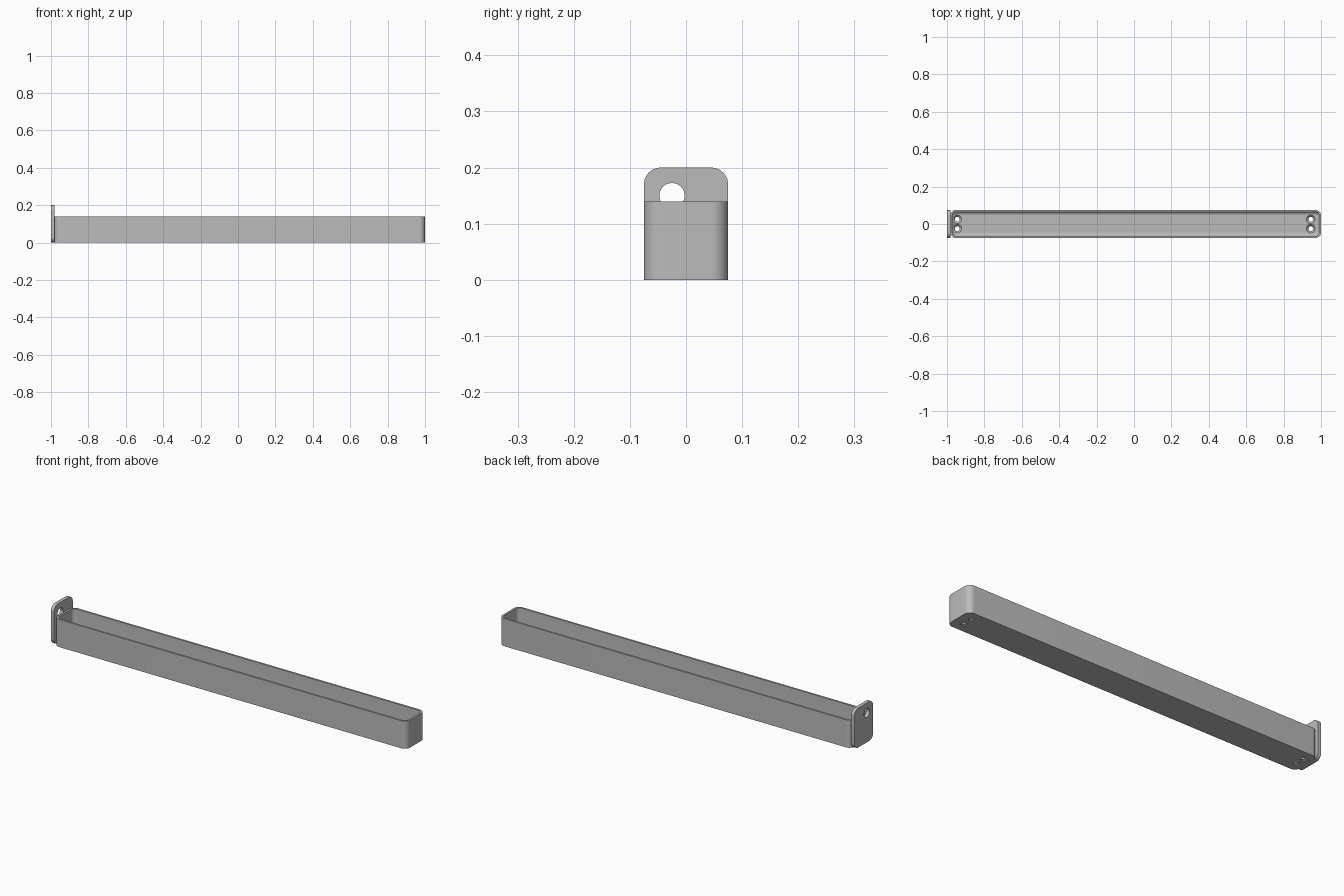
import bpy, bmesh
from math import cos, sin, pi, radians
from mathutils import Matrix, Vector

if "Cube" in bpy.data.objects:
    bpy.data.objects.remove(bpy.data.objects["Cube"], do_unlink=True)

gray = bpy.data.materials.new("plain gray")
gray.use_nodes = True
gray.diffuse_color = (0.5, 0.5, 0.5, 1)
gray.node_tree.nodes["Principled BSDF"].inputs["Base Color"].default_value = (0.5, 0.5, 0.5, 1)

LEFT, RIGHT, HALF_W = -0.982, 1.0, 0.075
HEIGHT, WALL, FLOOR, CORNER, FILLET = 0.14, 0.01, 0.015, 0.03, 0.018


def rounded_loop(bm, half_x, half_y, r, z, steps=10):
    """Ring of vertices around a rounded rectangle."""
    ring = []
    for k, (sx, sy) in enumerate([(1, 1), (-1, 1), (-1, -1), (1, -1)]):
        for i in range(steps + 1):
            a = (k + i / steps) * pi / 2
            ring.append(bm.verts.new((sx * (half_x - r) + r * cos(a),
                                      sy * (half_y - r) + r * sin(a), z)))
    return ring


def skin(bm, rings):
    """Join consecutive rings and close both ends."""
    for a, b in zip(rings, rings[1:]):
        n = len(a)
        for i in range(n):
            bm.faces.new((a[i], a[(i + 1) % n], b[(i + 1) % n], b[i]))
    bm.faces.new(rings[0][::-1])
    bm.faces.new(rings[-1])
    bmesh.ops.recalc_face_normals(bm, faces=bm.faces)


def to_object(bm, name):
    mesh = bpy.data.meshes.new(name)
    bm.to_mesh(mesh)
    bm.free()
    mesh.materials.append(gray)
    obj = bpy.data.objects.new(name, mesh)
    bpy.context.collection.objects.link(obj)
    return obj


def activate(obj):
    bpy.ops.object.select_all(action="DESELECT")
    obj.select_set(True)
    bpy.context.view_layer.objects.active = obj


def drill(obj, profile, matrix):
    """Cut a turned hole; profile lists (radius, height) along local z."""
    bm = bmesh.new()
    rings = [[bm.verts.new((r * cos(i * pi / 16), r * sin(i * pi / 16), z))
              for i in range(32)] for r, z in profile]
    skin(bm, rings)
    bm.transform(matrix)
    cutter = to_object(bm, "hole_cutter")
    cutter.hide_render = True
    mod = obj.modifiers.new("hole", "BOOLEAN")
    mod.operation, mod.solver, mod.object = "DIFFERENCE", "EXACT", cutter
    activate(obj)
    bpy.ops.object.modifier_apply(modifier=mod.name)
    bpy.data.objects.remove(cutter, do_unlink=True)


# Long open tray with rounded corners and a filleted floor
bm = bmesh.new()
half_l = (RIGHT - LEFT) / 2
levels = [(0, 0), (0, HEIGHT), (WALL, HEIGHT)]
for i in range(9):
    a = i / 8 * pi / 2
    levels.append((WALL + FILLET * (1 - cos(a)), FLOOR + FILLET * (1 - sin(a))))
skin(bm, [rounded_loop(bm, half_l - d, HALF_W - d, CORNER - d, z) for d, z in levels])
bm.transform(Matrix.Translation(((LEFT + RIGHT) / 2, 0, 0)))
tray = to_object(bm, "tray")

# Countersunk screw holes in the floor
screw = [(0.013, -0.02), (0.013, 0.005), (0.023, FLOOR), (0.023, FLOOR + 0.01)]
for x in (-0.945, 0.945):
    for y in (-0.025, 0.025):
        drill(tray, screw, Matrix.Translation((x, y, 0)))

# Upright end plate with rounded corners and a hanging hole
bm = bmesh.new()
skin(bm, [rounded_loop(bm, 0.1, HALF_W, CORNER, z) for z in (-1, LEFT)])
bm.transform(Matrix.Translation((0, 0, 0.1)) @ Matrix(((0, 0, 1, 0), (0, 1, 0, 0),
                                                       (-1, 0, 0, 0), (0, 0, 0, 1))))
plate = to_object(bm, "end_plate")
drill(plate, [(0.0225, -0.05), (0.0225, 0.05)],
      Matrix.Translation((-0.99, -0.025, 0.15)) @ Matrix.Rotation(pi / 2, 4, "Y"))

for obj in (tray, plate):
    activate(obj)
    bpy.ops.object.shade_smooth_by_angle(angle=radians(30))
